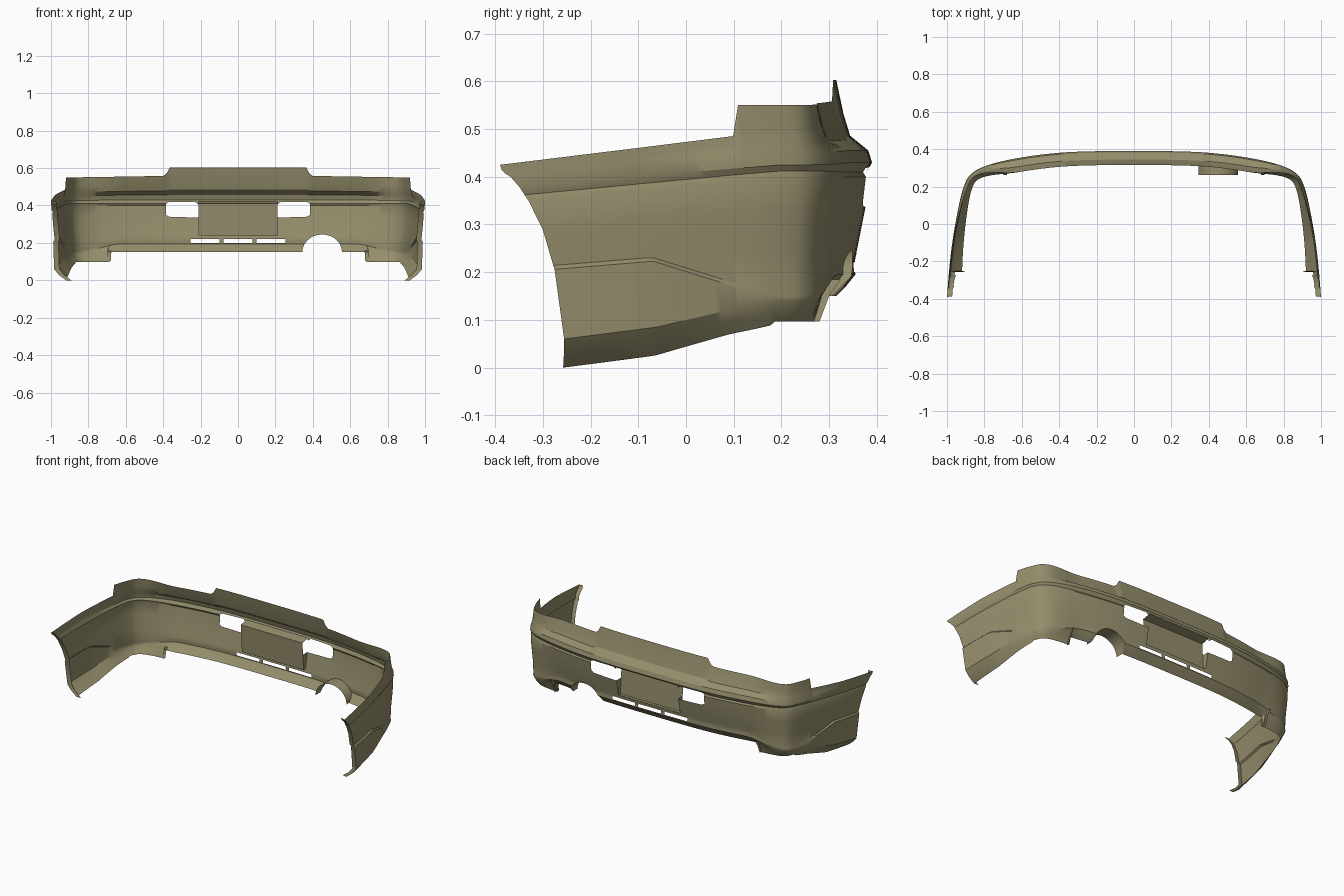
import bpy, bmesh, math
from mathutils import Vector

if "Cube" in bpy.data.objects:
    bpy.data.objects.remove(bpy.data.objects["Cube"])

paint = bpy.data.materials.new("khaki_paint")
paint.use_nodes = True
colour = (0.30, 0.27, 0.15, 1)
paint.diffuse_color = colour
bsdf = paint.node_tree.nodes["Principled BSDF"]
bsdf.inputs["Base Color"].default_value = colour
bsdf.inputs["Roughness"].default_value = 0.6


def finish(name, bm, angle=30):
    mesh = bpy.data.meshes.new(name)
    bm.to_mesh(mesh)
    bm.free()
    mesh.materials.append(paint)
    obj = bpy.data.objects.new(name, mesh)
    bpy.context.collection.objects.link(obj)
    bpy.ops.object.select_all(action='DESELECT')
    obj.select_set(True)
    bpy.context.view_layer.objects.active = obj
    bpy.ops.object.shade_smooth_by_angle(angle=math.radians(angle))
    return obj


def lerp(a, b, t):
    return a + (b - a) * t


def interp(pts, v):
    # piecewise linear lookup, pts sorted by first value
    if v <= pts[0][0]:
        return pts[0][1]
    for (a, fa), (b, fb) in zip(pts, pts[1:]):
        if v <= b:
            return lerp(fa, fb, (v - a) / (b - a))
    return pts[-1][1]


def smooth(a, b, v):
    t = min(1, max(0, (v - a) / (b - a)))
    return t * t * (3 - 2 * t)


# Plan outline of one half, from the centre round the corner to the wheel arch
path = [Vector(p) for p in [(0, .39), (.2, .39), (.4, .383), (.6, .358), (.77, .322), (.875, .275),
                            (.913, .2), (.937, .1), (.965, -.05), (.985, -.2), (1, -.39)]]
for _ in range(3):
    mids = []
    for a, b in zip(path, path[1:]):
        mids += [a.lerp(b, .25), a.lerp(b, .75)]
    path = [path[0]] + mids + [path[-1]]


def insert(axis, value):
    # extra station where an edge of the outline steps
    for i, (a, b) in enumerate(zip(path, path[1:])):
        lo, hi = sorted((a[axis], b[axis]))
        if lo < value < hi and (axis == 0 or a.x > .9):
            path.insert(i + 1, a.lerp(b, (value - a[axis]) / (b[axis] - a[axis])))
            return


for x in (.37, .385, .405, .69, .704):
    insert(0, x)
for y in (.112, .101):
    insert(1, y)
side_x = sorted((p.y, p.x) for p in path)

# Cross-sections as (height, inset), listed from top to bottom
BACK = [(.60, .075), (.53, .06), (.485, .046), (.455, .008), (.43, 0), (.41, .011), (.40, .005),
        (.34, .012), (.25, .03), (.225, .036), (.215, .037), (.195, .035), (.17, .055), (.15, .075)]
CORNER = [(.55, .02), (.50, .015), (.465, .01), (.45, .003), (.425, 0), (.412, .008), (.40, .003),
          (.33, .006), (.24, .014), (.155, .018), (.147, .016), (.14, .018), (.115, .03), (.09, .045)]
SIDE = [(.465, 0), (.45, 0), (.44, 0), (.43, 0), (.40, 0), (.385, .007), (.374, .002),
        (.31, .005), (.245, .01), (.231, .011), (.223, .002), (.085, .006), (.055, .03), (.025, .058)]
ARCH = [(.425, 0), (.42, 0), (.41, 0), (.40, 0), (.378, 0), (.362, .006), (.35, .002),
        (.29, .005), (.222, .01), (.214, .011), (.206, .003), (.06, .006), (.03, .03), (0, .07)]
ARCH_EDGE = [(0, -.252), (.06, -.255), (.15, -.265), (.21, -.276), (.29, -.30),
             (.335, -.32), (.38, -.35), (.425, -.39)]


def top_height(p):
    if p.y < .105 and p.x > .9:
        return .485 + (p.y - .1) * .1224
    return interp([(.37, .603), (.385, .575), (.405, .558), (.9, .55)], p.x)


def column(i):
    p = path[i]
    t = path[min(i + 1, len(path) - 1)] - path[max(i - 1, 0)]
    n = Vector((t.y, -t.x)).normalized()      # inward
    if i == 0:
        n = Vector((0, -1))
    if n.dot(Vector((-p.x, -p.y))) < 0:
        n = -n
    if p.y > .2:
        a, b, f = BACK, CORNER, smooth(.62, .905, p.x)
    elif p.y > -.12:
        a, b, f = CORNER, SIDE, (.2 - p.y) / .32
    else:
        a, b, f = SIDE, ARCH, (-.12 - p.y) / .27
    rows = [[lerp(u[0], v[0], f), lerp(u[1], v[1], f)] for u, v in zip(a, b)]
    h = top_height(p)
    for k, share in enumerate((0, .48, .79)):
        rows[k][0] = lerp(h, rows[3][0], share)
    if p.x > .7 and p.y > .2:
        rows[-1][0] = .097
    elif p.x < .695:
        rows[-1][0] = .15
    out = []
    for (z, off), (az, _) in zip(rows, ARCH):
        q = p.copy()
        if p.y < .1 and p.x > .9:             # follow the curved arch edge
            q.y = .1 + (p.y - .1) * (.1 - interp(ARCH_EDGE, az)) / .49
            q.x = interp(side_x, q.y)
        q += n * off
        out.append(Vector((q.x, q.y, z)))
    return out


cols = [column(i) for i in range(len(path))]
# Narrow return flange along the wheel arch
cols.append([v + Vector((-.028, .004, 0)) for v in cols[-1]])
mirror = [[Vector((-v.x, v.y, v.z)) for v in c] for c in cols[:0:-1]]

# Bumper shell
bm = bmesh.new()
grid = [[bm.verts.new(v) for v in c] for c in mirror + cols]
for c, d in zip(grid, grid[1:]):
    for k in range(len(c) - 1):
        bm.faces.new((d[k], d[k + 1], c[k + 1], c[k]))


def cut(poly):
    # remove a convex x-z outline from the rear wall
    def near():
        x0, x1 = min(p[0] for p in poly), max(p[0] for p in poly)
        z0, z1 = min(p[1] for p in poly), max(p[1] for p in poly)
        return [f for f in bm.faces if f.calc_center_median().y > .2
                and max(v.co.x for v in f.verts) > x0 and min(v.co.x for v in f.verts) < x1
                and max(v.co.z for v in f.verts) > z0 and min(v.co.z for v in f.verts) < z1]
    edges = list(zip(poly, poly[1:] + poly[:1]))
    planes = [(Vector((a[0], 0, a[1])), Vector((b[1] - a[1], 0, a[0] - b[0]))) for a, b in edges]
    for co, no in planes:
        faces = near()
        geom = set(faces)
        for f in faces:
            geom.update(f.verts, f.edges)
        bmesh.ops.bisect_plane(bm, geom=list(geom), dist=1e-5, plane_co=co, plane_no=no)
    inside = [f for f in near()
              if all((f.calc_center_median() - co).dot(no) < 1e-5 for co, no in planes)]
    bmesh.ops.delete(bm, geom=inside, context='FACES')


def box(x0, x1, z0, z1):
    return [(x0, z0), (x1, z0), (x1, z1), (x0, z1)]


cut(box(-.21, .21, .24, .42))
cut([(.21, .335), (.37, .34), (.385, .35), (.385, .41), (.37, .418), (.23, .42), (.21, .405)])
cut([(-.21, .405), (-.23, .42), (-.37, .418), (-.385, .41), (-.385, .35), (-.37, .34), (-.21, .335)])
for x0, x1 in ((-.255, -.1), (-.078, .078), (.1, .255)):
    cut(box(x0, x1, .2, .22))
arc = [(.45 + .106 * math.cos(a), .15 + .095 * math.sin(a))
       for a in [math.pi * k / 14 for k in range(15)]]
cut([(.344, .1), (.556, .1)] + arc)
finish("bumper_shell", bm)

# Plate recess: back panel, sloping top, sill and short cheeks
bm = bmesh.new()


def quad(*pts):
    bm.faces.new([bm.verts.new(p) for p in pts])


w = .21
quad((w, .338, .24), (-w, .338, .24), (-w, .328, .41), (w, .328, .41))
quad((w, .328, .41), (-w, .328, .41), (-w, .384, .42), (w, .384, .42))
quad((w, .357, .24), (-w, .357, .24), (-w, .338, .24), (w, .338, .24))
for s in (-w, w):
    quad((s, .338, .24), (s, .357, .24), (s, .376, .337), (s, .332, .337))
bmesh.ops.remove_doubles(bm, verts=bm.verts, dist=1e-4)
finish("plate_recess", bm)

# Exhaust shroud
bm = bmesh.new()
rim = [(bm.verts.new((x, min(.349, .305 + (z - .15)), z)), bm.verts.new((x, .262, z))) for x, z in arc]
for a, b in zip(rim, rim[1:]):
    bm.faces.new((a[0], a[1], b[1], b[0]))
finish("exhaust_shroud", bm)

# Small end walls where the lower edge steps down
for side, s in (("left", 1), ("right", -1)):
    bm = bmesh.new()
    quad((s * .697, .262, .097), (s * .697, .275, .15), (s * .69, .30, .185), (s * .697, .325, .185),
         (s * .697, .30, .15), (s * .70, .28, .097))
    quad((s * .697, .262, .097), (s * .697, .275, .15), (s * .68, .275, .15), (s * .68, .262, .105))
    finish(side + "_step_wall", bm)
